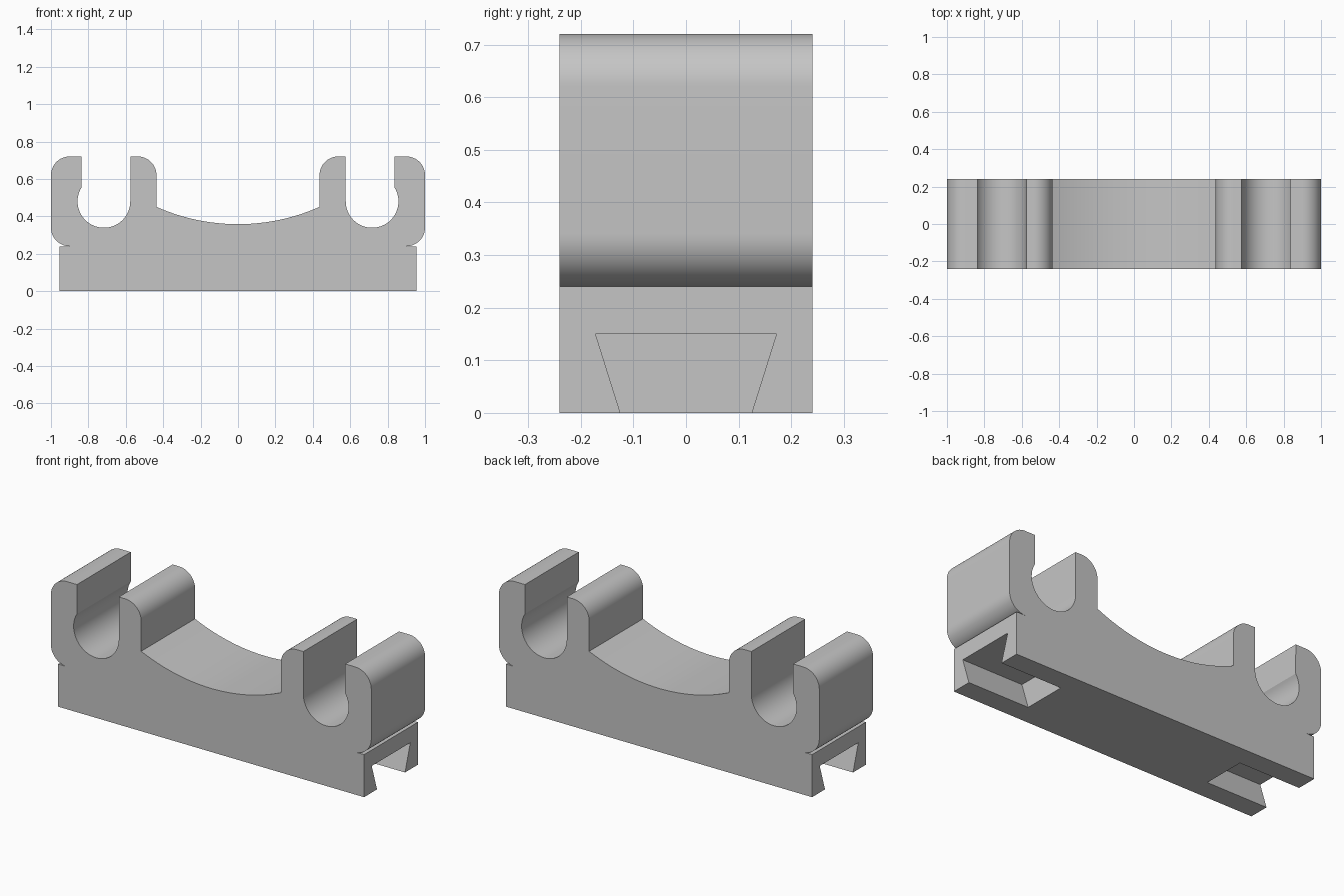
import bpy, bmesh
from math import sin, cos, radians

cube = bpy.data.objects.get("Cube")
if cube:
    bpy.data.objects.remove(cube, do_unlink=True)

HALF_DEPTH = 0.24

grey = bpy.data.materials.new("plain grey")
grey.use_nodes = True
colour = (0.56, 0.56, 0.56, 1)
grey.diffuse_color = colour
grey.node_tree.nodes["Principled BSDF"].inputs["Base Color"].default_value = colour


def arc(cx, cz, r, start, end, steps):
    """Points on an arc in the x-z plane, angles in degrees."""
    angles = [radians(start + (end - start) * i / steps) for i in range(steps + 1)]
    return [(cx + r * cos(a), cz + r * sin(a)) for a in angles]


def extrude(name, points, direction):
    """Solid made by sweeping a closed outline of 3D points."""
    bm = bmesh.new()
    face = bm.faces.new([bm.verts.new(p) for p in points])
    swept = bmesh.ops.extrude_face_region(bm, geom=[face])["geom"]
    verts = [v for v in swept if isinstance(v, bmesh.types.BMVert)]
    bmesh.ops.translate(bm, verts=verts, vec=direction)
    bmesh.ops.recalc_face_normals(bm, faces=bm.faces)
    mesh = bpy.data.meshes.new(name)
    bm.to_mesh(mesh)
    bm.free()
    mesh.materials.append(grey)
    obj = bpy.data.objects.new(name, mesh)
    bpy.context.collection.objects.link(obj)
    return obj


# Half outline: base end, outer clip arm, bore, inner post, saddle
half = [(0.955, 0), (0.955, 0.24)]
half += arc(0.9, 0.34, 0.1, -90, 0, 16)
half += arc(0.9, 0.62, 0.1, 0, 90, 16)
half += [(0.837, 0.72)]
half += arc(0.717, 0.48, 0.141, 32, -180, 40)
half += [(0.576, 0.72)]
half += arc(0.536, 0.62, 0.1, 90, 180, 16)
half += arc(0, 1.431, 1.073, -66, -90, 12)
outline = half + [(-x, z) for x, z in reversed(half[:-1])]

body = extrude("double_clip_bracket", [(x, -HALF_DEPTH, z) for x, z in outline],
               (0, 2 * HALF_DEPTH, 0))

# Dovetail slots cut into the underside at both ends
bpy.context.view_layer.objects.active = body
dovetail = [(-0.109, -0.05), (0.109, -0.05), (0.172, 0.15), (-0.172, 0.15)]
for side in (1, -1):
    cutter = extrude("slot_cutter", [(side * 0.575, y, z) for y, z in dovetail],
                     (side * 0.5, 0, 0))
    cutter.hide_render = True
    cut = body.modifiers.new("dovetail_slot", "BOOLEAN")
    cut.operation = "DIFFERENCE"
    cut.solver = "EXACT"
    cut.object = cutter
    bpy.ops.object.modifier_apply(modifier=cut.name)
    bpy.data.objects.remove(cutter, do_unlink=True)

# Smooth curves with crisp corners
bpy.ops.object.select_all(action="DESELECT")
body.select_set(True)
bpy.ops.object.shade_smooth_by_angle(angle=radians(25))
